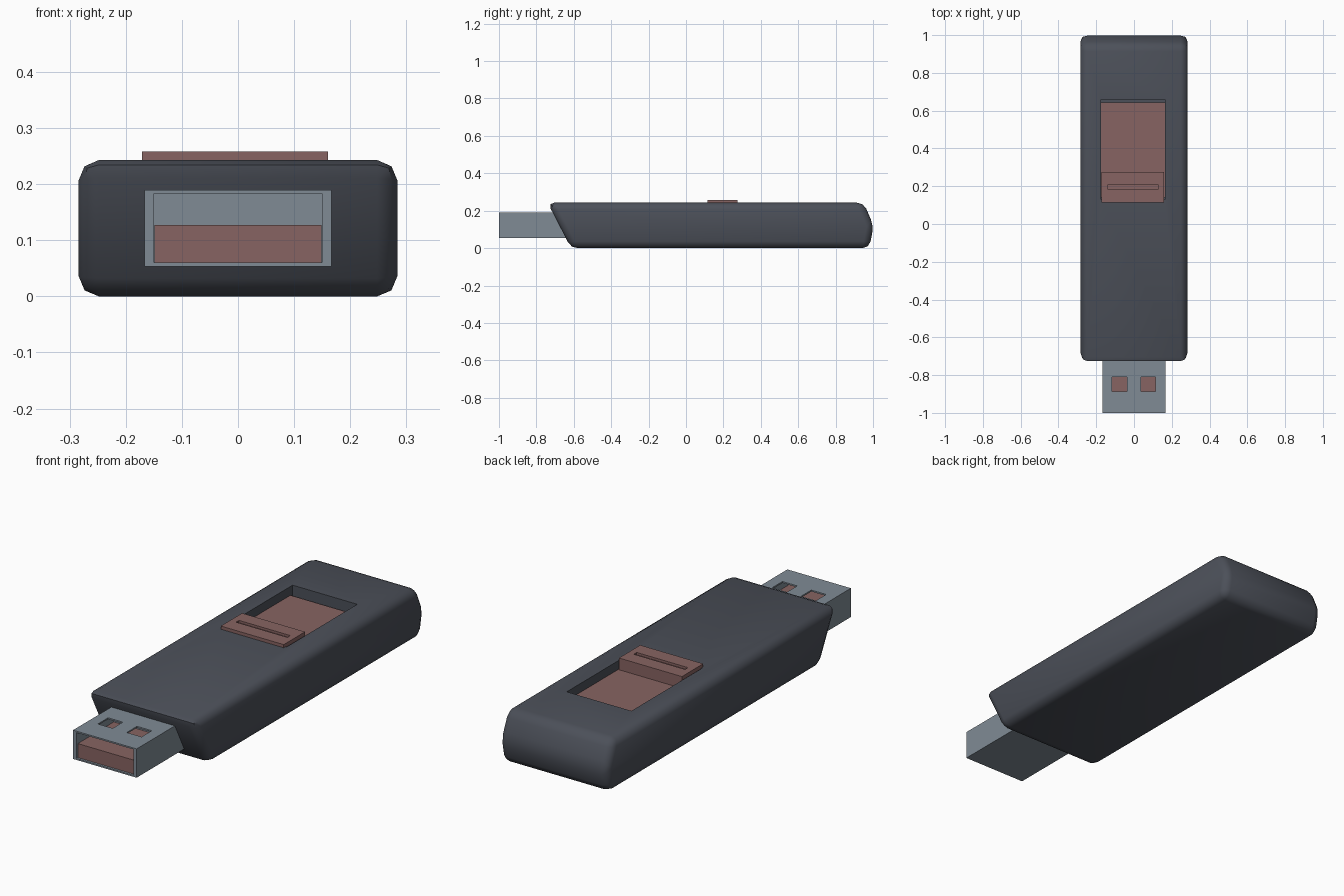
import bpy, bmesh, math

if "Cube" in bpy.data.objects:
    bpy.data.objects.remove(bpy.data.objects["Cube"])


def material(name, rgb):
    m = bpy.data.materials.new(name)
    m.diffuse_color = (*rgb, 1)
    m.use_nodes = True
    m.node_tree.nodes["Principled BSDF"].inputs["Base Color"].default_value = m.diffuse_color
    return m


DARK = material("charcoal_plastic", (0.072, 0.080, 0.100))
RED = material("dusty_red", (0.245, 0.127, 0.122))
STEEL = material("steel_grey", (0.215, 0.258, 0.300))


def make_object(name, bm, mat):
    bmesh.ops.recalc_face_normals(bm, faces=bm.faces)
    me = bpy.data.meshes.new(name)
    bm.to_mesh(me)
    bm.free()
    if mat:
        me.materials.append(mat)
    ob = bpy.data.objects.new(name, me)
    bpy.context.collection.objects.link(ob)
    return ob


def box(name, x, y, z, mat=None):
    bm = bmesh.new()
    bmesh.ops.create_cube(bm, size=1)
    for v in bm.verts:
        v.co = [lo + (c + 0.5) * (hi - lo) for c, (lo, hi) in zip(v.co, (x, y, z))]
    return make_object(name, bm, mat)


def activate(ob):
    bpy.ops.object.select_all(action='DESELECT')
    ob.select_set(True)
    bpy.context.view_layer.objects.active = ob


def cut(ob, x, y, z):
    cutter = box("cutter", x, y, z, ob.data.materials[0])
    cutter.hide_render = True
    mod = ob.modifiers.new("cut", 'BOOLEAN')
    mod.operation = 'DIFFERENCE'
    mod.object = cutter
    activate(ob)
    bpy.ops.object.modifier_apply(modifier=mod.name)
    bpy.data.objects.remove(cutter)


# Case: side profile extruded across x, then rounded
profile = [(-0.74, 0.243), (-0.615, 0), (0.98, 0), (1.003, 0.12), (0.95, 0.243)]
W = 0.284
bm = bmesh.new()
face = bm.faces.new([bm.verts.new((-W, y, z)) for y, z in profile])
ext = bmesh.ops.extrude_face_region(bm, geom=[face])
for v in ext["geom"]:
    if isinstance(v, bmesh.types.BMVert):
        v.co.x = W
case = make_object("case", bm, DARK)
bev = case.modifiers.new("round", 'BEVEL')
bev.width = 0.036
bev.segments = 2
bev.limit_method = 'NONE'
activate(case)
bpy.ops.object.modifier_apply(modifier=bev.name)

# Slider recess in the top of the case
cut(case, (-0.175, 0.165), (0.13, 0.66), (0.185, 0.4))
activate(case)
bpy.ops.object.shade_smooth_by_angle(angle=math.radians(50))

# Slider plate and raised grip with a groove
box("slider_plate", (-0.174, 0.164), (0.14, 0.642), (0.18, 0.202), RED)
grip = box("slider_grip", (-0.171, 0.16), (0.115, 0.275), (0.195, 0.258), RED)
cut(grip, (-0.14, 0.13), (0.185, 0.207), (0.247, 0.3))

# Metal plug: hollow shell with two square windows on top
plug = box("plug_shell", (-0.167, 0.167), (-1.0, -0.55), (0.053, 0.19), STEEL)
cut(plug, (-0.15, 0.15), (-1.1, -0.72), (0.060, 0.183))
for cx in (-0.077, 0.075):
    cut(plug, (cx - 0.039, cx + 0.039), (-0.887, -0.81), (0.15, 0.3))

# Contact tongue inside the plug
box("plug_tongue", (-0.149, 0.149), (-0.99, -0.71), (0.0605, 0.127), RED)
